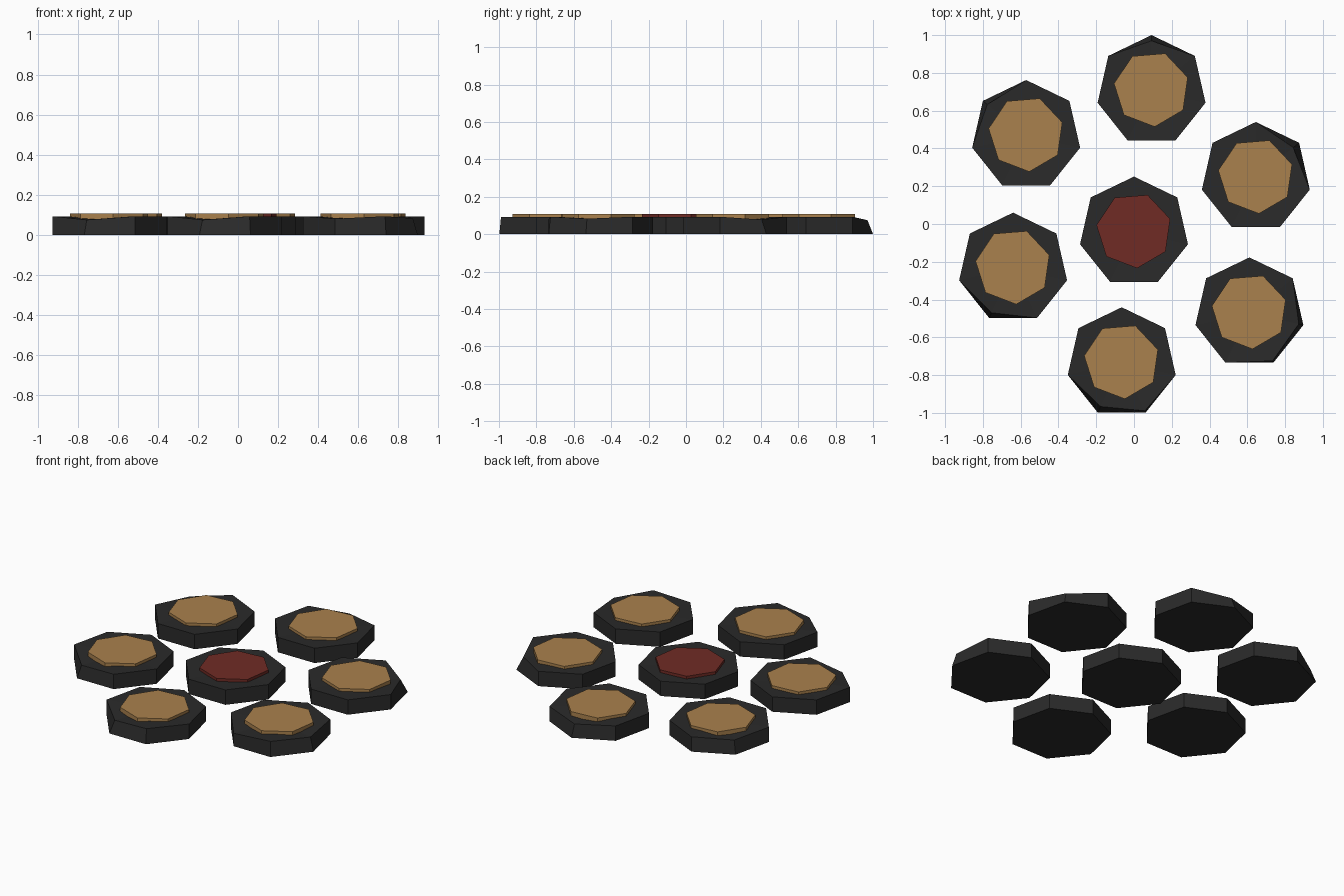
import bpy, bmesh
from math import cos, sin, radians

if "Cube" in bpy.data.objects:
    bpy.data.objects.remove(bpy.data.objects["Cube"])

SIDES = 7


def material(name, rgb):
    m = bpy.data.materials.new(name)
    m.diffuse_color = (*rgb, 1)
    m.use_nodes = True
    m.node_tree.nodes["Principled BSDF"].inputs["Base Color"].default_value = m.diffuse_color
    return m


dark = material("dark_base", (0.023, 0.023, 0.023))
tan = material("tan_pad", (0.40, 0.22, 0.075))
red = material("red_pad", (0.16, 0.024, 0.018))


def prism(name, centre, radius, turn, z0, z1, mat, dents=None, hub=None):
    """Seven-sided slab; dents = {corner: (inward pull, drop)} on the top rim."""
    dents = dents or {}
    bm = bmesh.new()
    low, top = [], []
    for i in range(SIDES):
        a = radians(turn + i * 360 / SIDES)
        pull, drop = dents.get(i, (0, 0))
        low.append(bm.verts.new((radius * cos(a), radius * sin(a), z0)))
        r = radius - pull
        top.append(bm.verts.new((r * cos(a), r * sin(a), z1 - drop)))
    mid = bm.verts.new((0, 0, hub or z1))
    bm.faces.new(low[::-1])
    for i in range(SIDES):
        j = (i + 1) % SIDES
        bm.faces.new((low[i], low[j], top[j], top[i]))
        bm.faces.new((top[i], top[j], mid))
    me = bpy.data.meshes.new(name)
    bm.to_mesh(me)
    bm.free()
    me.materials.append(mat)
    ob = bpy.data.objects.new(name, me)
    ob.location = (*centre, 0)
    bpy.context.collection.objects.link(ob)


# Disc centres with their worn top corners (corner 0 points to +y, counter-clockwise)
discs = [
    ("centre", (0, -0.042), {}),
    ("back", (0.093, 0.707), {0: (0.03, 0.018)}),
    ("back_left", (-0.571, 0.469), {1: (0.03, 0.015)}),
    ("front_left", (-0.64, -0.233), {3: (0.03, 0.018)}),
    ("front", (-0.065, -0.734), {3: (0.035, 0.018), 4: (0.01, 0.0)}),
    ("front_right", (0.611, -0.47), {3: (0, 0.012), 4: (0.01, 0), 5: (0.025, 0.01)}),
    ("back_right", (0.645, 0.247), {6: (0.04, 0.015)}),
]

for name, (x, y), dents in discs:
    prism(name + "_disc", (x, y), 0.293, 90, 0, 0.093, dark, dents, 0.085)
    # Raised pad, turned slightly against its disc
    prism(name + "_pad", (x, y + 0.008), 0.201, 69, 0.05, 0.108,
          red if name == "centre" else tan)
